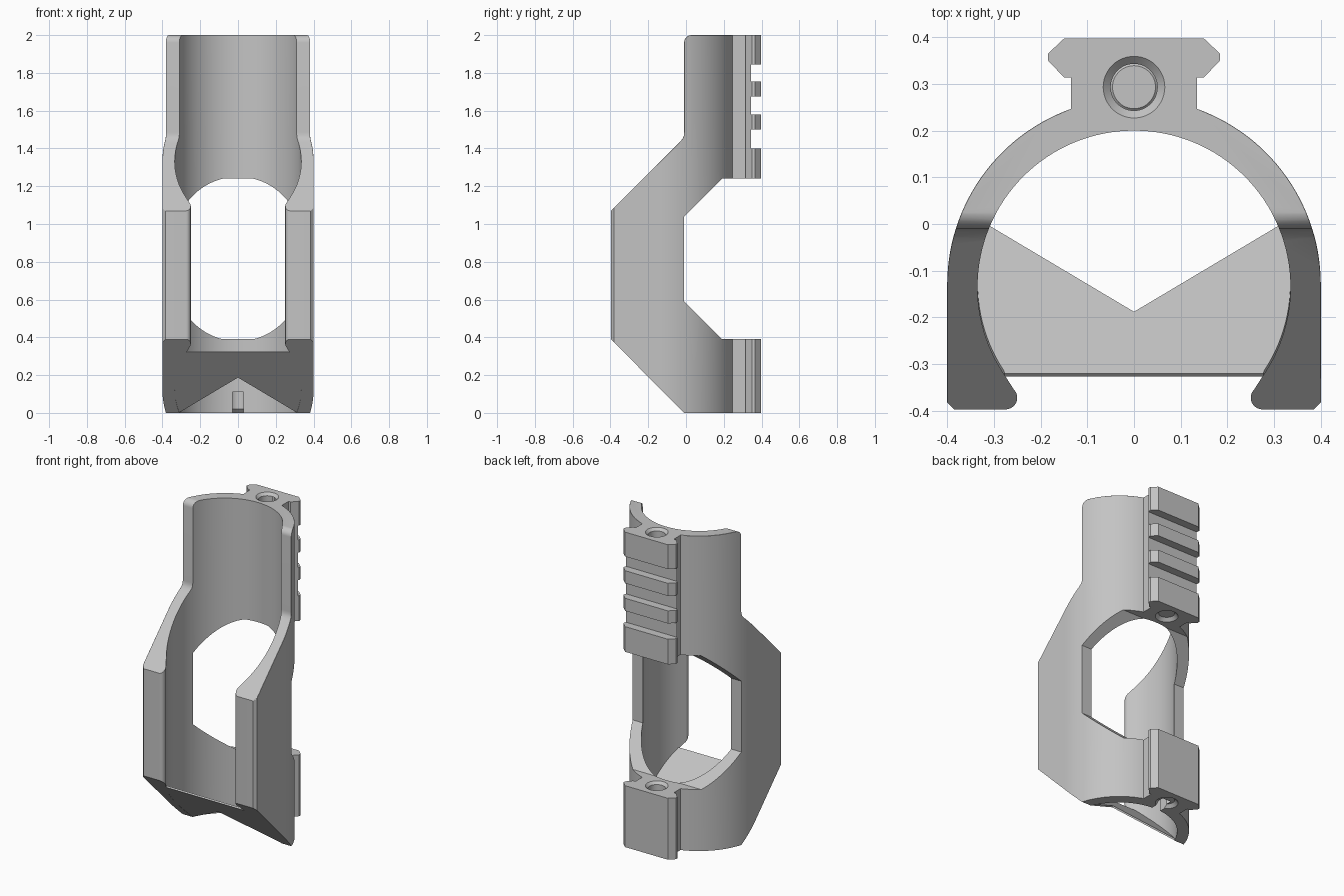
import bpy, bmesh, math
from mathutils import Matrix, Vector

cube = bpy.data.objects.get("Cube")
if cube:
    bpy.data.objects.remove(cube)

grey = bpy.data.materials.new("plain_grey")
grey.use_nodes = True
COLOUR = (0.55, 0.55, 0.55, 1)
grey.diffuse_color = COLOUR
grey.node_tree.nodes["Principled BSDF"].inputs["Base Color"].default_value = COLOUR


def arc(cx, cy, r, a0, a1, steps):
    out = []
    for i in range(steps + 1):
        a = math.radians(a0 + (a1 - a0) * i / steps)
        out.append((cx + r * math.cos(a), cy + r * math.sin(a)))
    return out


def make_object(name, bm):
    bmesh.ops.recalc_face_normals(bm, faces=bm.faces)
    mesh = bpy.data.meshes.new(name)
    bm.to_mesh(mesh)
    bm.free()
    mesh.materials.append(grey)
    obj = bpy.data.objects.new(name, mesh)
    bpy.context.collection.objects.link(obj)
    return obj


def prism(name, points, offset):
    """Extrude a flat loop of 3D points along an offset."""
    bm = bmesh.new()
    face = bm.faces.new([bm.verts.new(p) for p in points])
    moved = bmesh.ops.extrude_face_region(bm, geom=[face])["geom"]
    verts = [v for v in moved if isinstance(v, bmesh.types.BMVert)]
    bmesh.ops.translate(bm, verts=verts, vec=offset)
    return make_object(name, bm)


def box(name, lo, hi):
    x, y, z = lo
    X, Y, Z = hi
    return prism(name, [(x, y, z), (X, y, z), (X, Y, z), (x, Y, z)], (0, 0, Z - z))


def cone(name, y, z, r_low, r_high, depth):
    bm = bmesh.new()
    bmesh.ops.create_cone(bm, cap_ends=True, segments=48, radius1=r_low,
                          radius2=r_high, depth=depth,
                          matrix=Matrix.Translation((0, y, z)))
    return make_object(name, bm)


def activate(obj):
    bpy.ops.object.select_all(action='DESELECT')
    obj.select_set(True)
    bpy.context.view_layer.objects.active = obj


def boolean(obj, cutter, operation='DIFFERENCE'):
    cutter.hide_render = True
    mod = obj.modifiers.new("cut", 'BOOLEAN')
    mod.operation = operation
    mod.solver = 'EXACT'
    mod.object = cutter
    activate(obj)
    bpy.ops.object.modifier_apply(modifier=mod.name)
    bpy.data.objects.remove(cutter)


# Sleeve cross-section: dovetail rail, round wall, hooked lips
OUT_Y, OUT_R = -0.13, 0.4
IN_Y, IN_R = -0.135, 0.335
half = [(0.15, 0.397), (0.184, 0.365), (0.184, 0.35), (0.15, 0.314), (0.135, 0.314)]
half += arc(0, OUT_Y, OUT_R, 70.3, 0, 28)
half += [(0.4, -0.382), (0.385, -0.397)]
half += arc(0.275, -0.372, 0.025, -90, -225, 10)
half += arc(0, IN_Y, IN_R, -33.5, 90, 44)
section = half + [(-x, y) for x, y in reversed(half[:-1])]
sleeve = prism("sleeve_body", [(x, y, -0.1) for x, y in section], (0, 0, 2.2))

# Side outline: sloped ends, narrow upper half, window open to the back
side = [(-0.01, 0), (-0.5, 0.493), (-0.5, 0.967), (-0.03, 1.437),
        (-0.017, 1.453), (-0.011, 1.469), (-0.01, 1.485)]
side += arc(0.03, 1.96, 0.04, 180, 90, 8)
side += [(0.6, 2), (0.6, 1.24), (0.19, 1.24), (-0.01, 1.04),
         (-0.01, 0.59), (0.19, 0.39), (0.6, 0.39), (0.6, 0)]
outline = prism("side_outline", [(-0.6, y, z) for y, z in side], (1.2, 0, 0))
boolean(sleeve, outline, 'INTERSECT')

# Cross slots in the upper rail
for low, high in ((1.40, 1.50), (1.58, 1.675), (1.755, 1.845)):
    boolean(sleeve, box("rail_slot", (-0.3, 0.345, low), (0.3, 0.5, high)))

# Screw bore with countersunk ends, and the notch that opens into it
BORE_Y = 0.293
boolean(sleeve, cone("bore", BORE_Y, 1, 0.05, 0.05, 2.4))
for z, faces_up in ((2, True), (1.24, False), (0.39, True), (0, False)):
    radii = (0.046, 0.086) if faces_up else (0.086, 0.046)
    boolean(sleeve, cone("countersink", BORE_Y, z, *radii, 0.04))
boolean(sleeve, box("notch", (-0.03, 0.1, -0.2), (0.03, BORE_Y, 0.11)))

# Chamfer along the outer edge of the top and front cuts
bm = bmesh.new()
bm.from_mesh(sleeve.data)
bmesh.ops.remove_doubles(bm, verts=bm.verts, dist=0.0001)
bm.normal_update()


def is_cut(face):
    n = face.normal
    if abs(n.x) > 0.05:
        return False
    high = face.calc_center_median().z > 1
    return high and (n.z > 0.95 or n.y < -0.2) and n.z > -0.1


def on_outside(face, mid):
    n = face.normal
    return (abs(n.z) < 0.05 and n.x * mid.x > 0.01
            and math.hypot(mid.x, mid.y - OUT_Y) > 0.39 and mid.y < 0.25)


chamfer = []
for e in bm.edges:
    if len(e.link_faces) != 2:
        continue
    a, b = e.link_faces
    mid = (e.verts[0].co + e.verts[1].co) / 2
    vertical_lip = mid.y < -0.39 and abs(e.verts[0].co.z - e.verts[1].co.z) > 0.3
    if not vertical_lip and ((is_cut(a) and on_outside(b, mid))
                             or (is_cut(b) and on_outside(a, mid))):
        chamfer.append(e)
if chamfer:
    bmesh.ops.bevel(bm, geom=chamfer, offset=0.01, offset_type='OFFSET',
                    segments=1, profile=0.5, affect='EDGES', clamp_overlap=True)
bm.to_mesh(sleeve.data)
bm.free()

# Thin sloped floor with a V-shaped rear edge
right = [(0.277, -0.327)] + arc(0, IN_Y, IN_R, -33.5, 21.9, 20)
floor = right + [(0, -0.195)] + [(-x, y) for x, y in reversed(right)]
plate = prism("sloped_floor", [(x, y, -0.008 - y) for x, y in floor],
              Vector((0, 1, 1)).normalized() * 0.01)

for obj in (sleeve, plate):
    activate(obj)
    bpy.ops.object.shade_smooth_by_angle(angle=math.radians(25))
